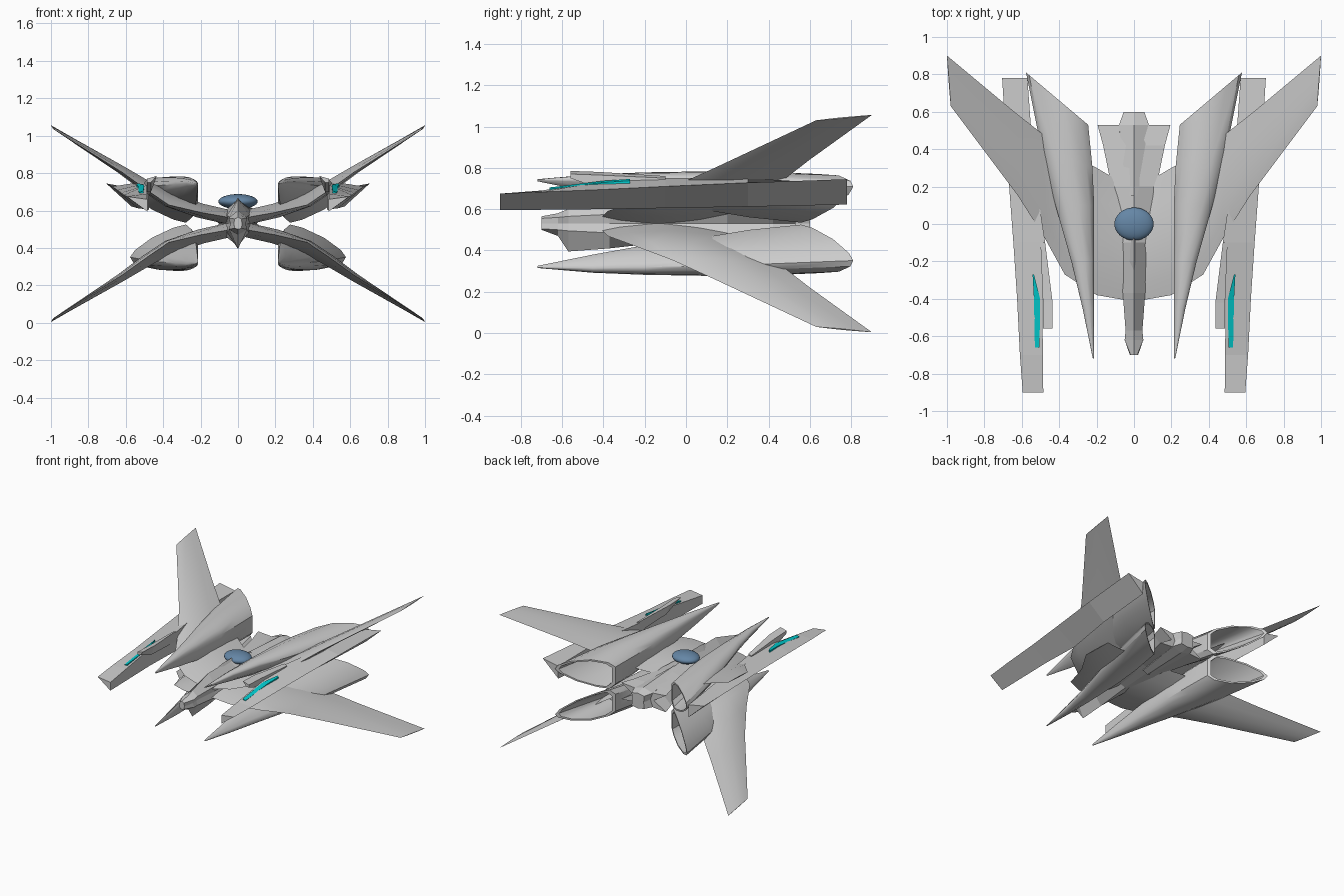
import bpy, bmesh, math
from mathutils import Vector

ZC = 0.53  # height of the plane that mirrors upper and lower wings


def loft(name, rings, sx=1, sz=1, smooth=None, mat=None):
    """Skin a list of equal-length point rings, capped, optionally mirrored."""
    bm = bmesh.new()
    rows = [[bm.verts.new((sx * x, y, ZC + sz * (z - ZC))) for x, y, z in r] for r in rings]
    n = len(rows[0])
    for a, b in zip(rows, rows[1:]):
        for i in range(n):
            j = (i + 1) % n
            bm.faces.new((a[i], a[j], b[j], b[i]))
    bm.faces.new(rows[0])
    bm.faces.new(rows[-1])
    bmesh.ops.recalc_face_normals(bm, faces=bm.faces)
    me = bpy.data.meshes.new(name)
    bm.to_mesh(me)
    bm.free()
    ob = bpy.data.objects.new(name, me)
    bpy.context.collection.objects.link(ob)
    if mat:
        me.materials.append(mat)
    if smooth:
        bpy.ops.object.select_all(action='DESELECT')
        bpy.context.view_layer.objects.active = ob
        ob.select_set(True)
        bpy.ops.object.shade_smooth_by_angle(angle=math.radians(smooth))
    return ob


def material(name, color):
    m = bpy.data.materials.new(name)
    m.diffuse_color = color
    return m


cyan = material("glow_cyan", (0.0, 0.6, 0.62, 1))
blue = material("canopy_blue", (0.13, 0.24, 0.38, 1))


# Wing: lens-shaped chord sections from root to tip
def wing_ring(lead, trail, t):
    a, b = Vector(lead), Vector(trail)
    up = Vector((-0.45, 0, 0.9)) * t / 2
    prof = [(0.15, 0.5), (0.45, 1), (0.75, 0.6)]
    top = [a.lerp(b, f) + up * h for f, h in prof]
    low = [a.lerp(b, f) - up * h for f, h in reversed(prof)]
    return [a] + top + [b] + low


wing = [wing_ring(*s) for s in (
    ((0.03, -0.41, 0.56), (0.03, 0.20, 0.56), 0.08),
    ((0.20, -0.38, 0.59), (0.20, 0.30, 0.61), 0.08),
    ((0.37, -0.27, 0.63), (0.38, 0.40, 0.69), 0.075),
    ((0.48, -0.07, 0.705), (0.50, 0.49, 0.755), 0.065),
    ((0.62, 0.15, 0.805), (0.64, 0.60, 0.84), 0.045),
    ((0.98, 0.63, 1.03), (1.00, 0.90, 1.056), 0.006))]


# Pod: half-moon body with a slanted, hollow rear; y runs back with the slant
def pod_ring(y, xi, xo, zb, zt, slant=0.0, k=1.0):
    w, h = xo - xi, zt - zb
    prof = [(0, 0.15), (0, 0.72), (0.12, 0.88), (0.4, 1), (0.75, 0.97), (0.95, 0.86),
            (1, 0.74), (0.92, 0.58), (0.65, 0.3), (0.3, 0.07), (0.1, 0)]
    cu, cv = 0.5, 0.6
    prof = [(cu + (u - cu) * k, cv + (v - cv) * k) for u, v in prof]
    return [(xi + w * u, y + slant * u, zb + h * v) for u, v in prof]


pod = [pod_ring(*s) for s in (
    (-0.72, 0.213, 0.22, 0.735, 0.745),
    (-0.45, 0.213, 0.275, 0.68, 0.768),
    (-0.20, 0.213, 0.335, 0.635, 0.778),
    (0.10, 0.213, 0.42, 0.595, 0.783),
    (0.30, 0.222, 0.495, 0.56, 0.783, 0.10),
    (0.53, 0.245, 0.577, 0.535, 0.77, 0.28),
    (0.53, 0.245, 0.577, 0.535, 0.77, 0.28, 0.88),
    (0.25, 0.222, 0.495, 0.56, 0.783, 0.10, 0.7))]

# Gun: long triangular bar; inner-low, outer and inner-top edges
gun = [[(xi, y, zl), (xo, y, zo), (xi, y, zt)] for y, xi, xo, zl, zo, zt in (
    (-0.90, 0.485, 0.595, 0.595, 0.675, 0.66),
    (-0.70, 0.487, 0.610, 0.597, 0.683, 0.69),
    (-0.40, 0.490, 0.625, 0.600, 0.695, 0.735),
    (-0.10, 0.475, 0.645, 0.605, 0.710, 0.75),
    (0.30, 0.535, 0.675, 0.612, 0.728, 0.75),
    (0.78, 0.570, 0.705, 0.622, 0.745, 0.72))]

# Glowing strip on the gun's upper face
strip = [[(a, y, z), (b, y, z - 0.008), (b, y, z - 0.045), (a, y, z - 0.045)]
         for y, a, b, z in ((-0.66, 0.505, 0.53, 0.705), (-0.40, 0.502, 0.535, 0.737),
                            (-0.27, 0.535, 0.542, 0.746))]

# Small fin standing inside the gun
fin = [[(0.435, y, zt), (0.487, y, zt - 0.015), (0.487, y, zb), (0.465, y, zb)]
       for y, zt, zb in ((-0.56, 0.785, 0.75), (-0.42, 0.78, 0.70))]
fin.append([(0.475, -0.1, 0.76), (0.50, -0.1, 0.75), (0.50, -0.1, 0.68), (0.475, -0.1, 0.68)])

for sx, side in ((1, "right"), (-1, "left")):
    for sz, level in ((1, "upper"), (-1, "lower")):
        loft(f"{level}_wing_{side}", wing, sx, sz, smooth=35)
        loft(f"{level}_pod_{side}", pod, sx, sz, smooth=40)
    loft(f"gun_{side}", gun, sx)
    loft(f"gun_strip_{side}", strip, sx, mat=cyan)
    loft(f"gun_fin_{side}", fin, sx)


# Fuselage: star-shaped sections with ridge, keel and four shoulders
def body_ring(y, zt, zb, arm, dz, waist):
    m = 0.53
    return [(0, y, zt), (arm, y, m + dz), (waist, y, m), (arm, y, m - dz),
            (0, y, zb), (-arm, y, m - dz), (-waist, y, m), (-arm, y, m + dz)]


loft("fuselage", [body_ring(*s) for s in (
    (-0.70, 0.565, 0.50, 0.018, 0.025, 0.022),
    (-0.62, 0.58, 0.47, 0.05, 0.03, 0.04),
    (-0.57, 0.60, 0.395, 0.045, 0.035, 0.035),
    (-0.37, 0.66, 0.41, 0.06, 0.045, 0.05),
    (-0.10, 0.66, 0.44, 0.09, 0.05, 0.07),
    (0.20, 0.62, 0.46, 0.12, 0.055, 0.08),
    (0.42, 0.60, 0.47, 0.165, 0.06, 0.10),
    (0.53, 0.58, 0.48, 0.195, 0.065, 0.09))])

# Stepped tail block behind the fuselage
loft("tail_block", [body_ring(*s) for s in (
    (0.15, 0.635, 0.44, 0.04, 0.07, 0.06),
    (0.53, 0.61, 0.455, 0.08, 0.055, 0.06),
    (0.60, 0.59, 0.47, 0.055, 0.05, 0.05))])

# Tapering nose ridge in front of the canopy
loft("nose_ridge", [[(-w, y, 0.56), (w, y, 0.56), (0, y, z)] for y, w, z in (
    (-0.60, 0.02, 0.59), (-0.2, 0.06, 0.67), (0.0, 0.07, 0.67))])

# Canopy
bpy.ops.mesh.primitive_uv_sphere_add(segments=32, ring_count=16, radius=1, location=(0, 0, 0.648))
canopy = bpy.context.object
canopy.name = "canopy"
canopy.scale = (0.105, 0.088, 0.04)
canopy.data.materials.append(blue)
bpy.ops.object.shade_smooth()
